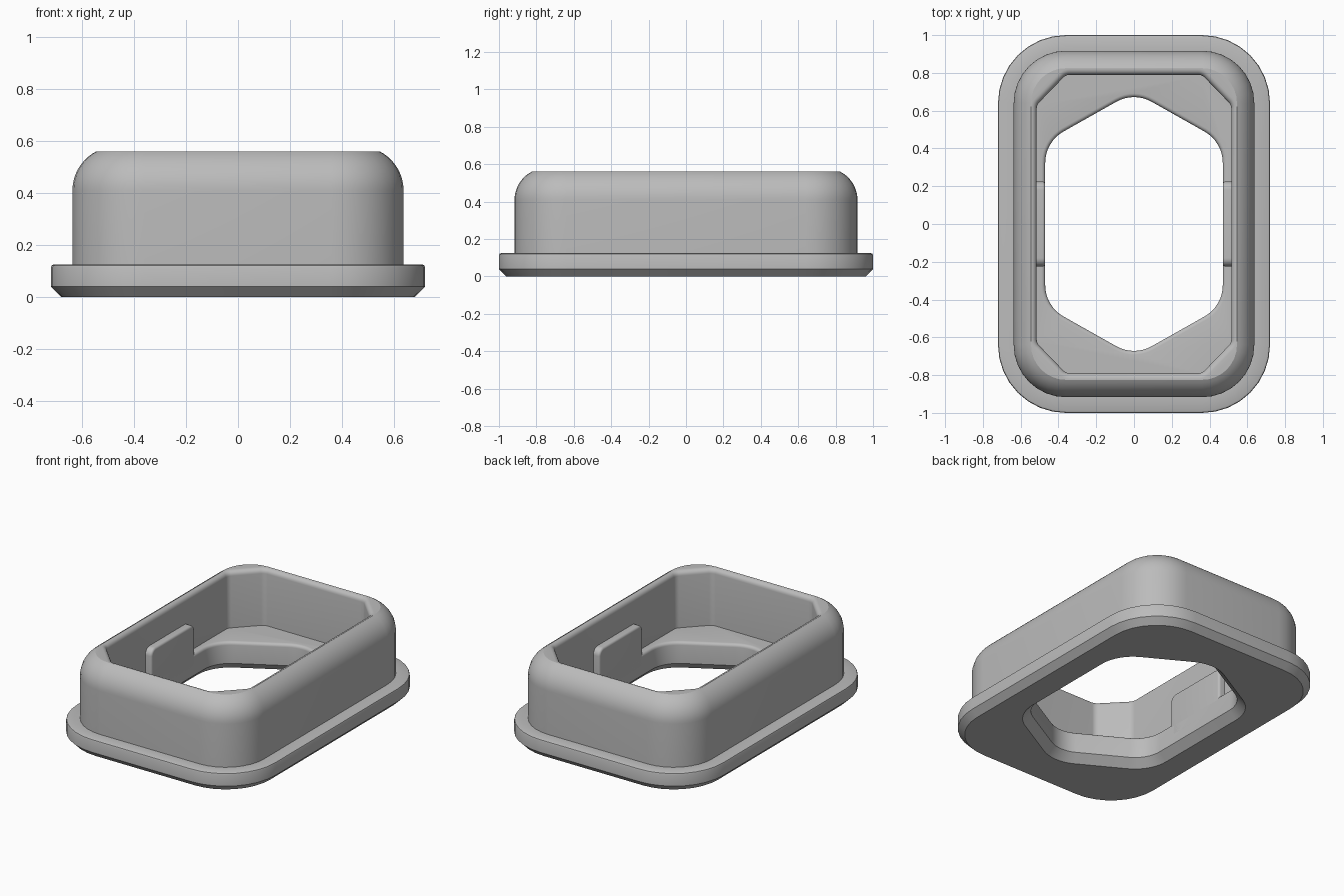
import bpy, bmesh, math
from mathutils import Vector

if "Cube" in bpy.data.objects:
    bpy.data.objects.remove(bpy.data.objects["Cube"])

grey = bpy.data.materials.new("mid grey")
grey.diffuse_color = (0.5, 0.5, 0.5, 1)
grey.use_nodes = True
grey.node_tree.nodes["Principled BSDF"].inputs["Base Color"].default_value = grey.diffuse_color


def outline(points, radius, offset=0.0, steps=8):
    """Convex counter-clockwise polygon, edges moved outwards, corners rounded."""
    pts = [Vector(p) for p in points]
    n = len(pts)
    out = []
    for i, p in enumerate(pts):
        d0 = (p - pts[i - 1]).normalized()
        d1 = (pts[(i + 1) % n] - p).normalized()
        n0, n1 = Vector((d0.y, -d0.x)), Vector((d1.y, -d1.x))
        miter = (n0 + n1) / (1 + n0.dot(n1))
        centre = p - miter * radius
        a0, turn = math.atan2(n0.y, n0.x), n0.angle(n1)
        for k in range(steps + 1):
            a = a0 + turn * k / steps
            out.append(centre + Vector((math.cos(a), math.sin(a))) * (radius + offset))
    return out


def loft(name, points, radius, levels, place=lambda u, v, h: (u, v, h)):
    """Skin a stack of (height, offset) outlines and cap both ends."""
    bm = bmesh.new()
    rings = [[bm.verts.new(place(q.x, q.y, h)) for q in outline(points, radius, off)]
             for h, off in levels]
    n = len(rings[0])
    for a, b in zip(rings, rings[1:]):
        for i in range(n):
            j = (i + 1) % n
            bm.faces.new((a[i], a[j], b[j], b[i]))
    bm.faces.new(rings[0][::-1])
    bm.faces.new(rings[-1])
    bmesh.ops.recalc_face_normals(bm, faces=bm.faces)
    mesh = bpy.data.meshes.new(name)
    bm.to_mesh(mesh)
    bm.free()
    mesh.materials.append(grey)
    obj = bpy.data.objects.new(name, mesh)
    bpy.context.collection.objects.link(obj)
    return obj


def activate(obj):
    bpy.ops.object.select_all(action='DESELECT')
    obj.select_set(True)
    bpy.context.view_layer.objects.active = obj


def arc(r, start, end, steps):
    return [(r * math.cos(a), r * math.sin(a)) for a in
            (start + (end - start) * k / steps for k in range(steps + 1))]


# Flange with chamfered underside, then the body with its rounded shoulder
rect = [(-.72, -1), (.72, -1), (.72, 1), (-.72, 1)]
shoulder = [(.409 + s, -.083 - .17 + c) for c, s in arc(.17, 0, math.acos(.46), 10)]
flange = [(0, -.04), (.04, 0), (.113, 0), (.121, -.003), (.125, -.012), (.125, -.083)]
housing = loft("housing", rect, .36, flange + shoulder)

# Octagonal cavity with a rounded rim
octagon = [(.515, -.63), (.515, .63), (.36, .79), (-.36, .79),
           (-.515, .63), (-.515, -.63), (-.36, -.79), (.36, -.79)]
rim = [(.53 + s, .03 - c) for c, s in arc(.03, 0, math.pi / 2, 5)]
cavity = loft("cavity_cutter", octagon, .05, [(.19, 0)] + rim + [(.62, .03)])

# Six-sided opening through the floor, flared underneath and rounded above
hexagon = [(.47, -.435), (.47, .435), (0, .70), (-.47, .435), (-.47, -.435), (0, -.70)]
lip = [(.17 + s, .02 - c) for c, s in arc(.02, 0, math.pi / 2, 4)]
opening = loft("opening_cutter", hexagon, .19,
               [(-.03, .05), (0, .05), (.05, 0)] + lip + [(.25, .02)])

activate(housing)
for cutter in (cavity, opening):
    cutter.hide_render = True
    mod = housing.modifiers.new(cutter.name, 'BOOLEAN')
    mod.object, mod.operation, mod.solver = cutter, 'DIFFERENCE', 'EXACT'
    bpy.ops.object.modifier_apply(modifier=mod.name)
    bpy.data.objects.remove(cutter)

# Raised pads on the two long inner walls, flush with the opening
parts = [housing]
pad = [(-.225, .10), (.225, .10), (.225, .385), (-.225, .385)]
pad_edge = [(.47 + .015 - s, c - .015) for c, s in arc(.015, 0, math.pi / 2, 4)]
for side, label in ((1, "right"), (-1, "left")):
    parts.append(loft(label + "_wall_pad", pad, .045, [(.525, 0)] + pad_edge,
                      lambda u, v, h, side=side: (side * h, u, v)))

for obj in parts:
    activate(obj)
    bpy.ops.object.shade_smooth_by_angle(angle=math.radians(25))
